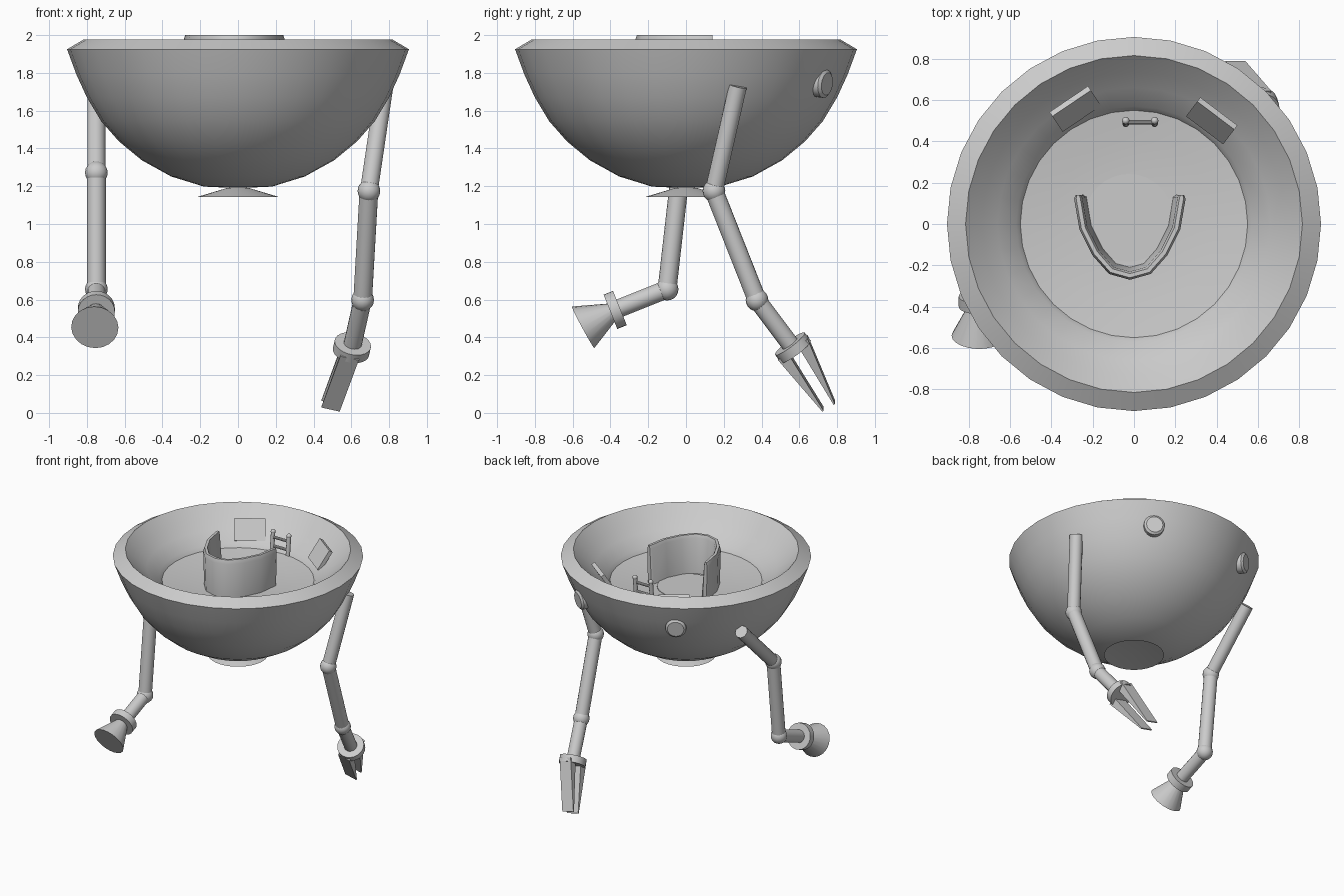
import bpy, bmesh, math
from mathutils import Vector, Matrix

if "Cube" in bpy.data.objects:
    bpy.data.objects.remove(bpy.data.objects["Cube"])

grey = bpy.data.materials.new("light grey")
grey.diffuse_color = (0.6, 0.6, 0.6, 1)
grey.use_nodes = True
grey.node_tree.nodes["Principled BSDF"].inputs["Base Color"].default_value = grey.diffuse_color


def finish(name, bm, smooth=True, angle=35):
    bmesh.ops.remove_doubles(bm, verts=bm.verts, dist=1e-5)
    bmesh.ops.recalc_face_normals(bm, faces=bm.faces)
    me = bpy.data.meshes.new(name)
    bm.to_mesh(me)
    bm.free()
    me.materials.append(grey)
    ob = bpy.data.objects.new(name, me)
    bpy.context.collection.objects.link(ob)
    if smooth:
        bpy.ops.object.select_all(action='DESELECT')
        bpy.context.view_layer.objects.active = ob
        ob.select_set(True)
        bpy.ops.object.shade_smooth_by_angle(angle=math.radians(angle))
    return ob


def lathe(name, profile, steps, angle=35):
    bm = bmesh.new()
    vs = [bm.verts.new((r, 0, z)) for r, z in profile]
    es = [bm.edges.new(p) for p in zip(vs, vs[1:])]
    bmesh.ops.spin(bm, geom=vs + es, cent=(0, 0, 0), axis=(0, 0, 1),
                   angle=2 * math.pi, steps=steps, use_merge=True)
    return finish(name, bm, angle=angle)


def rod(name, a, b, r1, r2=None, sides=16):
    a, b = Vector(a), Vector(b)
    d = b - a
    mat = Matrix.Translation((a + b) / 2) @ d.to_track_quat('Z', 'Y').to_matrix().to_4x4()
    bm = bmesh.new()
    bmesh.ops.create_cone(bm, cap_ends=True, segments=sides, radius1=r1,
                          radius2=r1 if r2 is None else r2, depth=d.length, matrix=mat)
    return finish(name, bm)


def ball(name, p, r):
    bm = bmesh.new()
    bmesh.ops.create_uvsphere(bm, u_segments=16, v_segments=10, radius=r,
                              matrix=Matrix.Translation(p))
    return finish(name, bm)


def hull(name, pts):
    bm = bmesh.new()
    for p in pts:
        bm.verts.new(p)
    bmesh.ops.convex_hull(bm, input=bm.verts)
    return finish(name, bm, False)


# Bowl shell: outside, bevelled rim, inner wall, small step and shallow floor
lathe("bowl_shell", [(0, 1.19), (0.18, 1.198), (0.355, 1.252), (0.51, 1.338), (0.63, 1.437),
                     (0.725, 1.545), (0.80, 1.67), (0.855, 1.79), (0.905, 1.925),
                     (0.815, 1.978), (0.735, 1.90), (0.66, 1.835), (0.57, 1.765),
                     (0.55, 1.735), (0.40, 1.715), (0.21, 1.70), (0, 1.70)], 32, 30)

# Nozzle underneath
lathe("bottom_nozzle", [(0, 1.20), (0.06, 1.19), (0.217, 1.143), (0, 1.165)], 32)

# Seat pad and wrap-around backrest
rod("seat", (-0.025, 0.03, 1.68), (-0.025, 0.03, 1.706), 0.212, sides=32)
half = [(0, -0.25), (0.09, -0.225), (0.165, -0.14), (0.225, -0.02), (0.25, 0.125), (0.251, 0.14)]
path = [Vector((-x, y)) for x, y in half[:0:-1]] + [Vector(p) for p in half]
section = [(-0.042, 1.68), (0.012, 1.68), (0.02, 1.97), (0.01, 2.0), (-0.01, 2.0), (-0.02, 1.975)]
bm = bmesh.new()
rings = []
for i, p in enumerate(path):
    t = (path[min(i + 1, len(path) - 1)] - path[max(i - 1, 0)]).normalized()
    n = Vector((t.y, -t.x))
    k = 0.6 if i in (0, len(path) - 1) else 1
    rings.append([bm.verts.new((p.x + n.x * o * k - 0.02, p.y + n.y * o * k, z))
                  for o, z in section])
for a, b in zip(rings, rings[1:]):
    for k in range(len(section)):
        j = (k + 1) % len(section)
        bm.faces.new((a[k], a[j], b[j], b[k]))
bm.faces.new(rings[0])
bm.faces.new(rings[-1])
finish("backrest", bm, angle=40)

# Control panels leaning on the inner wall
for side, deg, turn in (("left", 117, 124), ("right", 53, 53)):
    th = math.radians(deg)
    bm = bmesh.new()
    mat = (Matrix.Translation((0.625 * math.cos(th), 0.625 * math.sin(th), 1.845))
           @ Matrix.Rotation(math.radians(turn), 4, 'Z')
           @ Matrix.Rotation(math.radians(33), 4, 'Y') @ Matrix.Diagonal((0.03, 0.225, 0.165, 1)))
    bmesh.ops.create_cube(bm, size=1, matrix=mat)
    finish(side + "_control_panel", bm, False)

# Steering handle: two grips and two cross bars
for side, x in (("left", -0.04), ("right", 0.1)):
    rod(side + "_grip", (x, 0.485, 1.77), (x, 0.5, 1.92), 0.016, sides=12)
    ball(side + "_grip_end", (x, 0.5, 1.92), 0.018)
for side, z in (("lower", 1.81), ("upper", 1.88)):
    rod(side + "_handle_bar", (-0.04, 0.493, z), (0.1, 0.493, z), 0.011, sides=10)

# Round ports on the back of the bowl
for side, deg in (("right", 60), ("left", 120)):
    out = Vector((math.cos(math.radians(deg)), math.sin(math.radians(deg)), 0))
    c = out * 0.83 + Vector((0, 0, 1.745))
    n = (out + Vector((0, 0, -0.12))).normalized()
    rod(side + "_port", c - n * 0.05, c + n * 0.02, 0.076, sides=20)
    rod(side + "_port_cap", c + n * 0.02, c + n * 0.033, 0.076, 0.06, sides=20)


def arm(side, shoulder, elbow, wrist, hand):
    rod(side + "_upper_arm", shoulder, elbow, 0.048)
    ball(side + "_elbow", elbow, 0.06)
    rod(side + "_forearm", elbow, wrist, 0.05)
    ball(side + "_wrist", wrist, 0.06)
    rod(side + "_hand", wrist, hand, 0.048)
    d = (Vector(hand) - Vector(wrist)).normalized()
    rod(side + "_cuff", Vector(hand) - d * 0.027, Vector(hand) + d * 0.027, 0.098, sides=24)
    return d


# Right arm with a two-blade claw
hand = Vector((0.603, 0.566, 0.345))
d = arm("right", (0.775, 0.275, 1.73), (0.693, 0.148, 1.175), (0.66, 0.376, 0.598), hand)
w = Vector((0.975, 0, -0.22)).normalized()
p = w.cross(d).normalized()
if p.y < 0:
    p = -p
for blade, off, tip in (("lower", -0.065, (0.49, 0.725, 0.02)), ("upper", 0.065, (0.49, 0.785, 0.055))):
    base = hand + p * off
    pts = [base + w * s + p * t for s in (-0.05, 0.05) for t in (-0.032, 0.032)]
    pts += [Vector(tip) + w * s + p * t for s in (-0.05, 0.05) for t in (-0.004, 0.004)]
    hull(blade + "_claw_blade", pts)

# Left arm with a flared cup
hand = Vector((-0.75, -0.375, 0.545))
d = arm("left", (-0.75, 0.375, 1.665), (-0.75, -0.03, 1.272), (-0.75, -0.1, 0.655), hand)
rod("left_cup", hand, (-0.758, -0.545, 0.453), 0.04, 0.125, sides=20)
